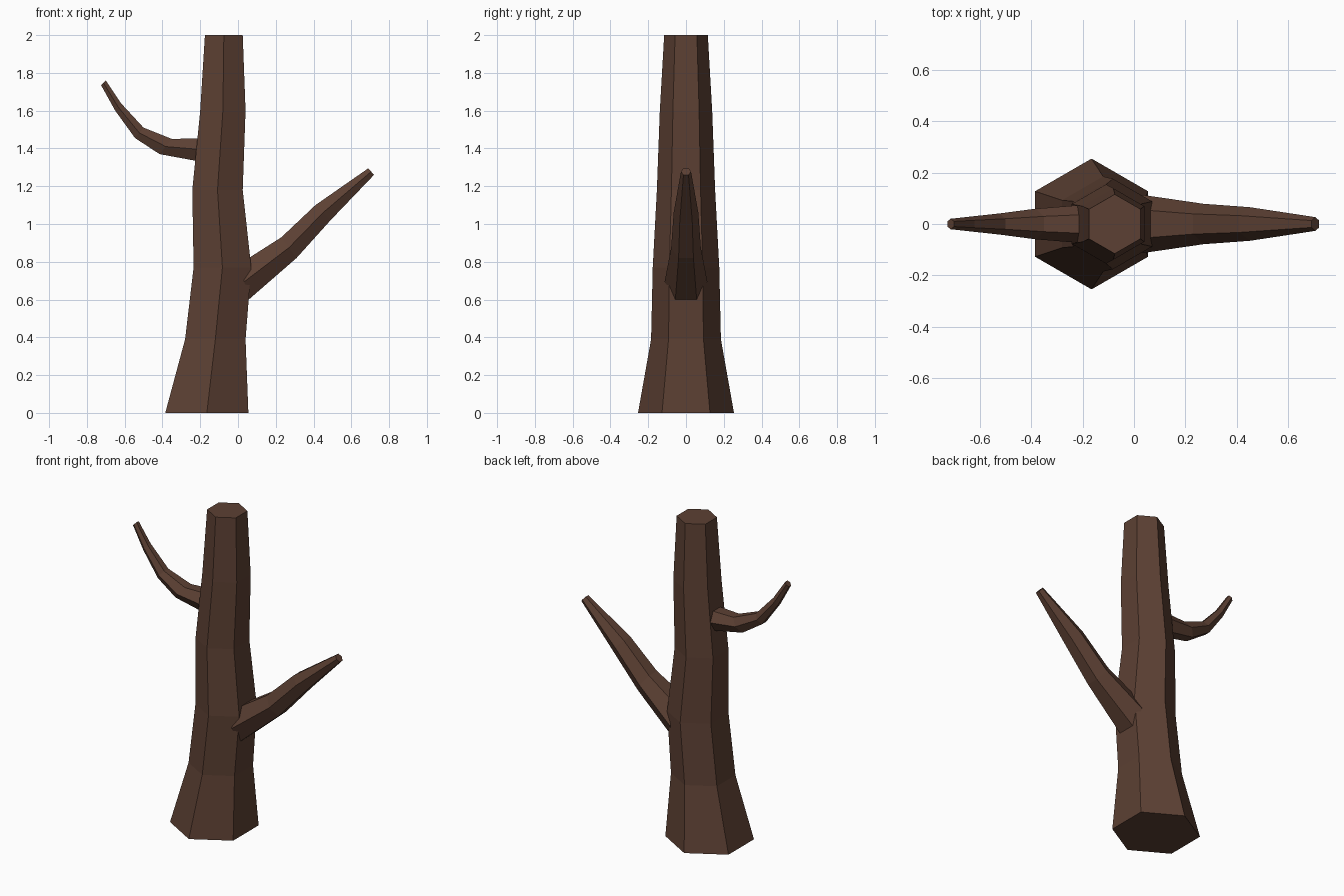
import bpy, bmesh, math
from mathutils import Vector

if "Cube" in bpy.data.objects:
    bpy.data.objects.remove(bpy.data.objects["Cube"])

bark = bpy.data.materials.new("dark brown bark")
bark.diffuse_color = (0.107, 0.051, 0.033, 1)
bark.use_nodes = True
bark.node_tree.nodes["Principled BSDF"].inputs["Base Color"].default_value = bark.diffuse_color


def hex_tube(name, rings):
    """Loft hexagons; each ring is two opposite flat sides as (x, z) pairs, corners at +-y."""
    bm = bmesh.new()
    loops = []
    for (ax, az), (bx, bz) in rings:
        a, b = Vector((ax, 0, az)), Vector((bx, 0, bz))
        mid, half = (a + b) / 2, (a - b) / 2
        r = half.length * 2 / math.sqrt(3)
        u = half.normalized()
        loop = []
        for i in range(6):
            t = math.radians(30 + 60 * i)
            loop.append(bm.verts.new(mid + u * r * math.cos(t) + Vector((0, r * math.sin(t), 0))))
        loops.append(loop)
    for p, q in zip(loops, loops[1:]):
        for i in range(6):
            j = (i + 1) % 6
            bm.faces.new((p[i], p[j], q[j], q[i]))
    bm.faces.new(loops[0])
    bm.faces.new(loops[-1])
    bmesh.ops.recalc_face_normals(bm, faces=bm.faces)
    mesh = bpy.data.meshes.new(name)
    bm.to_mesh(mesh)
    bm.free()
    mesh.materials.append(bark)
    obj = bpy.data.objects.new(name, mesh)
    bpy.context.collection.objects.link(obj)
    return obj


# Trunk: (left x, right x, height)
trunk = [(-0.385, 0.055, 0), (-0.28, 0.04, 0.39), (-0.235, 0.07, 0.77),
         (-0.242, 0.025, 1.18), (-0.2, 0.04, 1.6), (-0.175, 0.025, 2)]
hex_tube("trunk", [((l, z), (r, z)) for l, r, z in trunk])

# Lower branch, reaching right: (top, underside)
hex_tube("right_branch", [
    ((0.01, 0.79), (0.057, 0.6)),
    ((0.23, 0.93), (0.31, 0.82)),
    ((0.41, 1.10), (0.49, 1.02)),
    ((0.69, 1.295), (0.72, 1.26))])

# Upper branch, curling up on the left
hex_tube("left_branch", [
    ((-0.18, 1.455), (-0.225, 1.335)),
    ((-0.35, 1.45), (-0.415, 1.37)),
    ((-0.5, 1.51), (-0.545, 1.455)),
    ((-0.62, 1.64), (-0.65, 1.6)),
    ((-0.70, 1.76), (-0.725, 1.735))])
